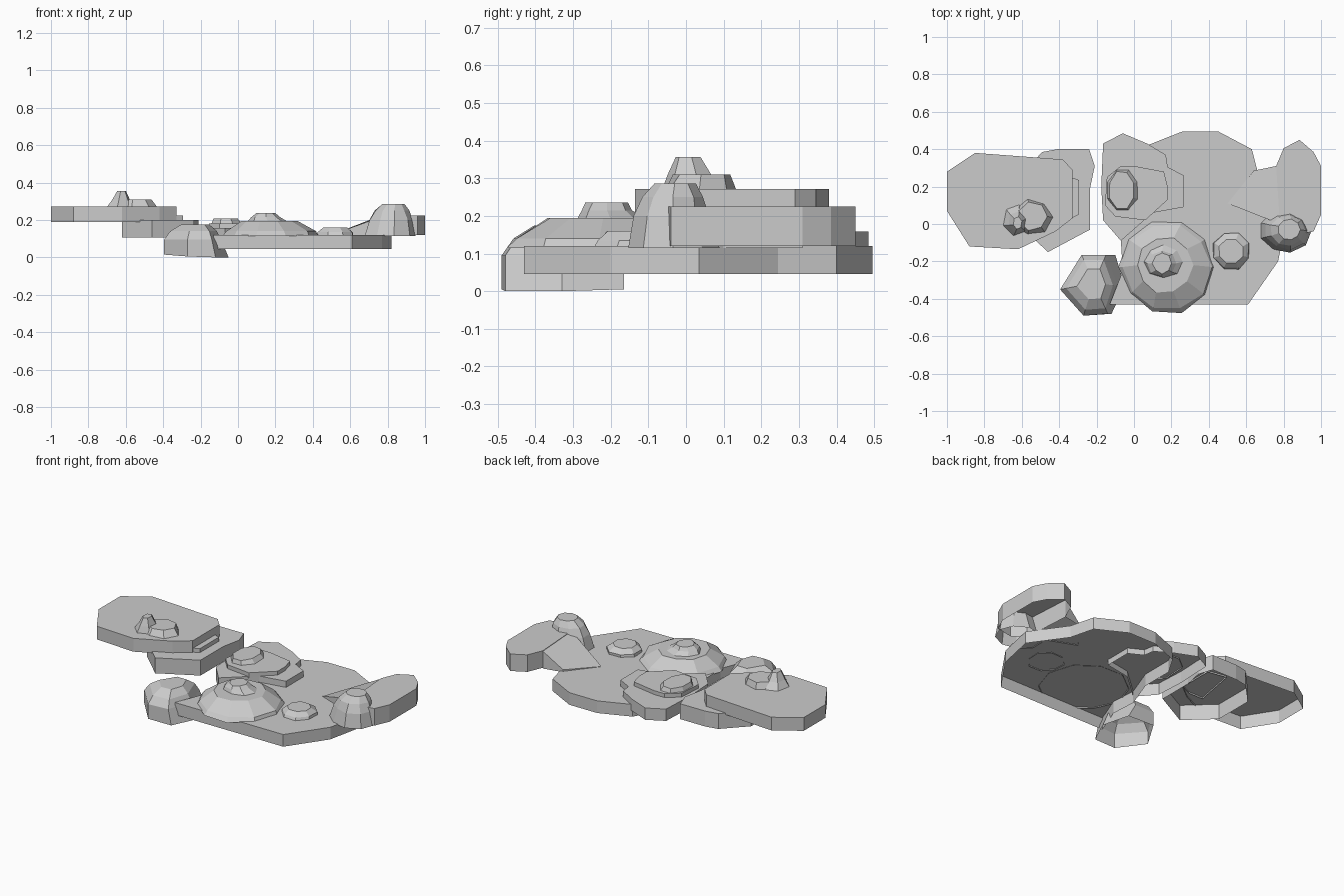
import bpy, bmesh, math, random


def mesh_object(name, bm):
    bmesh.ops.recalc_face_normals(bm, faces=bm.faces)
    # open shells: make sure upward-facing tops point up
    top = max(bm.faces, key=lambda f: f.calc_center_median().z)
    if top.normal.z < 0:
        bmesh.ops.reverse_faces(bm, faces=bm.faces)
    me = bpy.data.meshes.new(name)
    bm.to_mesh(me)
    bm.free()
    ob = bpy.data.objects.new(name, me)
    bpy.context.collection.objects.link(ob)
    return ob


def loft(name, rings):
    """Stack of equal-length rings, capped on top and open underneath."""
    bm = bmesh.new()
    vs = [[bm.verts.new(p) for p in r] for r in rings]
    n = len(vs[0])
    for a, b in zip(vs, vs[1:]):
        for i in range(n):
            j = (i + 1) % n
            bm.faces.new((a[i], a[j], b[j], b[i]))
    bm.faces.new(vs[-1])
    return mesh_object(name, bm)


def slab(name, outline, z0, z1):
    return loft(name, [[(x, y, z) for x, y in outline] for z in (z0, z1)])


def rock(name, sides, rings, seed, jitter=0.08, turn=0.0):
    """Faceted boulder; each ring is (cx, cy, rx, ry, z)."""
    rnd = random.Random(seed)
    out = []
    for cx, cy, rx, ry, z in rings:
        ring = []
        for i in range(sides):
            a = turn + 2 * math.pi * i / sides
            k = 1 + rnd.uniform(-jitter, jitter)
            ring.append((cx + rx * k * math.cos(a), cy + ry * k * math.sin(a), z))
        out.append(ring)
    return loft(name, out)


# main low platform
slab("main_slab", [(0.07, 0.42), (0.17, 0.46), (0.26, 0.495), (0.45, 0.495), (0.63, 0.40),
                   (0.67, 0.245), (0.82, 0.035), (0.77, -0.2), (0.61, -0.43),
                   (-0.13, -0.43), (-0.06, -0.25), (-0.07, -0.09), (0.0, 0.1), (0.0, 0.3)],
     0.045, 0.12)

# high left platform and the ledges below it
slab("left_slab", [(-1, 0.28), (-0.85, 0.38), (-0.38, 0.345), (-0.33, 0.29), (-0.33, 0.03),
                   (-0.42, -0.04), (-0.62, -0.135), (-0.88, -0.12), (-1, 0.07)], 0.19, 0.272)
slab("left_ledge", [(-0.62, 0.25), (-0.49, 0.385), (-0.41, 0.40), (-0.24, 0.40), (-0.21, 0.31),
                    (-0.235, 0.19), (-0.235, -0.03), (-0.46, -0.15), (-0.62, 0.0)], 0.105, 0.2)
slab("left_step", [(-0.45, 0.27), (-0.335, 0.25), (-0.295, 0.235), (-0.295, 0.05),
                   (-0.4, 0.0), (-0.5, 0.0)], 0.19, 0.225)

# stepped middle platform
slab("middle_slab", [(-0.165, 0.43), (-0.06, 0.485), (0.07, 0.43), (0.17, 0.37), (0.18, 0.305),
                     (0.265, 0.26), (0.265, 0.09), (0.10, 0.06), (-0.07, -0.09),
                     (-0.165, 0.02), (-0.175, 0.2)], 0.085, 0.158)
slab("middle_step", [(-0.145, 0.25), (-0.07, 0.31), (0.0, 0.31), (0.16, 0.28), (0.18, 0.2),
                     (0.18, 0.13), (0.06, 0.02), (-0.1, 0.04), (-0.155, 0.1)], 0.15, 0.182)
rock("middle_block", 8, [(-0.06, 0.18, 0.09, 0.12, 0.175), (-0.065, 0.18, 0.07, 0.105, 0.207)], 3, 0.04, 0.39)

# right platform with a ramp running down to the main slab
slab("right_slab", [(0.76, 0.31), (0.80, 0.405), (0.885, 0.45), (0.96, 0.385), (1, 0.31),
                    (1, 0.05), (0.96, -0.04), (0.85, -0.06), (0.78, 0.0)], 0.12, 0.225)
low = [(0.5, 0.11), (0.64, 0.285), (0.76, 0.31), (0.78, 0.0)]
loft("right_ramp", [[(x, y, 0.115) for x, y in low],
                    [(x, y, z) for (x, y), z in zip(low, (0.121, 0.13, 0.222, 0.222))]])

# front left boulder
base = [(-0.395, -0.35), (-0.28, -0.165), (-0.15, -0.165), (-0.09, -0.33), (-0.14, -0.48), (-0.27, -0.49)]
foot = [(-0.395, -0.35), (-0.28, -0.165), (-0.10, -0.165), (-0.05, -0.33), (-0.12, -0.48), (-0.27, -0.49)]
rings = [[(x, y, z) for (x, y), z in zip(foot, (0.015, 0.01, 0.005, 0, 0, 0.005))],
         [(x, y, 0.095) for x, y in base]]
for k, z in ((0.82, 0.14), (0.5, 0.175)):
    rings.append([(-0.215 + (x + 0.215) * k, -0.315 + (y + 0.315) * k, z) for x, y in base])
loft("front_left_boulder", rings)

# domes on the main slab
rock("large_dome", 10, [(0.175, -0.23, 0.25, 0.25, 0.115), (0.175, -0.23, 0.235, 0.235, 0.14),
                        (0.165, -0.22, 0.15, 0.15, 0.195)], 5, 0.04)
rock("large_dome_cap", 8, [(0.16, -0.2, 0.11, 0.095, 0.19), (0.15, -0.21, 0.08, 0.07, 0.215),
                           (0.15, -0.21, 0.05, 0.055, 0.236)], 7, 0.06)
rock("small_dome", 8, [(0.52, -0.145, 0.105, 0.105, 0.115), (0.52, -0.14, 0.1, 0.1, 0.135),
                       (0.52, -0.145, 0.068, 0.068, 0.16)], 9, 0.04, 0.39)
rock("right_boulder", 9, [(0.81, -0.035, 0.14, 0.12, 0.115), (0.815, -0.035, 0.115, 0.1, 0.2),
                          (0.82, -0.035, 0.095, 0.085, 0.25), (0.83, -0.03, 0.06, 0.055, 0.286)], 11, 0.06)

# pointed rocks on the left platform
rock("left_peak", 6, [(-0.63, 0.02, 0.075, 0.09, 0.265), (-0.625, 0.01, 0.05, 0.06, 0.31),
                      (-0.622, 0.005, 0.024, 0.035, 0.356)], 13, 0.05, 0.3)
rock("left_peak_shoulder", 7, [(-0.545, 0.035, 0.11, 0.1, 0.265), (-0.545, 0.04, 0.08, 0.075, 0.31)], 15, 0.06)
